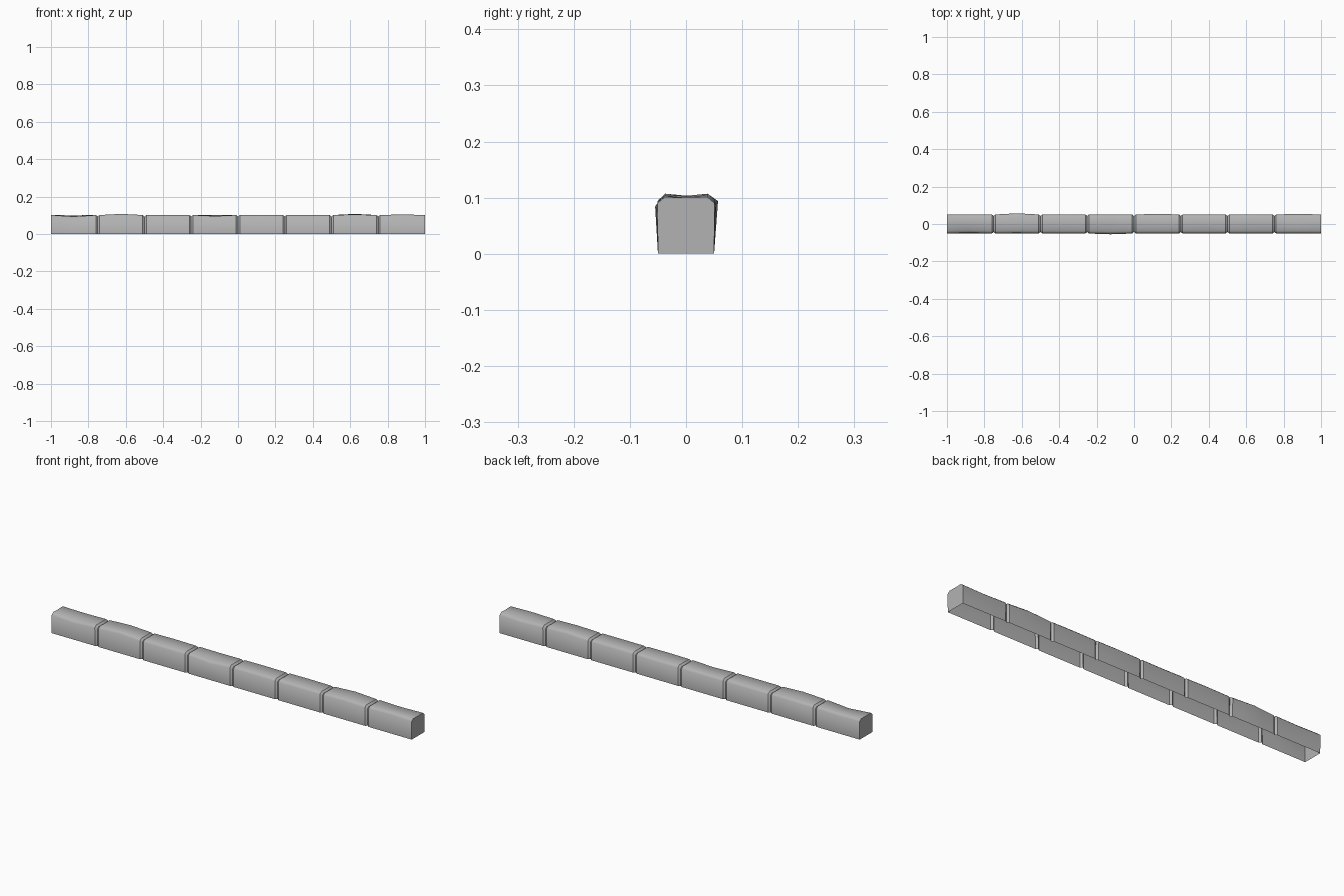
import bpy, bmesh, math

if "Cube" in bpy.data.objects:
    bpy.data.objects.remove(bpy.data.objects["Cube"])

LENGTH = 0.25      # one kerb stone
GROOVE = 0.010     # half width of a joint
# per stone mid-span swell: front top, back top, front side, back side
SWELL = [(-0.009, -0.002, -0.003, 0.000),
         (0.006, 0.004, -0.002, 0.006),
         (0.000, 0.001, 0.000, 0.001),
         (-0.006, -0.001, 0.004, 0.000),
         (0.001, 0.000, 0.000, 0.003),
         (0.000, 0.001, 0.000, 0.000),
         (0.003, 0.006, 0.000, 0.001),
         (0.003, -0.004, -0.001, 0.003)]


def section(zf, zb, yf, yb, inset=0.0):
    """Open-bottomed cross-section from the front foot over to the back foot."""
    i = inset
    return [(-0.050 + i, 0.0),
            (-0.051 - yf + i, 0.090 + zf - i * 0.5),
            (-0.038 - yf * 0.5 + i * 0.5, 0.101 + zf - i),
            (0.0, 0.100 + (zf + zb) * 0.35 - i),
            (0.038 + yb * 0.5 - i * 0.5, 0.101 + zb - i),
            (0.051 + yb - i, 0.090 + zb - i * 0.5),
            (0.050 - i, 0.0)]


# stations along the kerb: swelling stones with pinched joints between them
stations = []      # x, section, sharp ring or not
for n, swell in enumerate(SWELL):
    x0 = -1 + n * LENGTH
    start = x0 + (GROOVE if n else 0)
    end = x0 + LENGTH - (GROOVE if n < len(SWELL) - 1 else 0)
    if n:
        stations.append((x0, section(0, 0, 0, 0, 0.008), True))
    for k in range(5):
        t = k / 4
        w = math.sin(math.pi * t) ** 2
        stations.append((start + (end - start) * t,
                         section(*[s * w for s in swell]), k in (0, 4)))

# skin the stations and close the two ends, leaving the underside open
bm = bmesh.new()
rings = [[bm.verts.new((x, y, z)) for y, z in ring] for x, ring, _ in stations]
for a, b in zip(rings, rings[1:]):
    for j in range(len(a) - 1):
        bm.faces.new((a[j], b[j], b[j + 1], a[j + 1]))
bm.faces.new(rings[0])
bm.faces.new(rings[-1])
bmesh.ops.recalc_face_normals(bm, faces=bm.faces)

# smooth rounded stones, crisp joints and ends
for face in bm.faces:
    face.smooth = True
for ring, (_, _, sharp) in zip(rings, stations):
    if sharp:
        for a, b in zip(ring, ring[1:]):
            bm.edges.get((a, b)).smooth = False

mesh = bpy.data.meshes.new("kerb_stones")
bm.to_mesh(mesh)
bm.free()
kerb = bpy.data.objects.new("kerb_stones", mesh)
bpy.context.collection.objects.link(kerb)

# dark stone grey
stone = bpy.data.materials.new("stone_grey")
stone.diffuse_color = (0.45, 0.45, 0.45, 1)
stone.use_nodes = True
stone.node_tree.nodes["Principled BSDF"].inputs["Base Color"].default_value = stone.diffuse_color
mesh.materials.append(stone)
